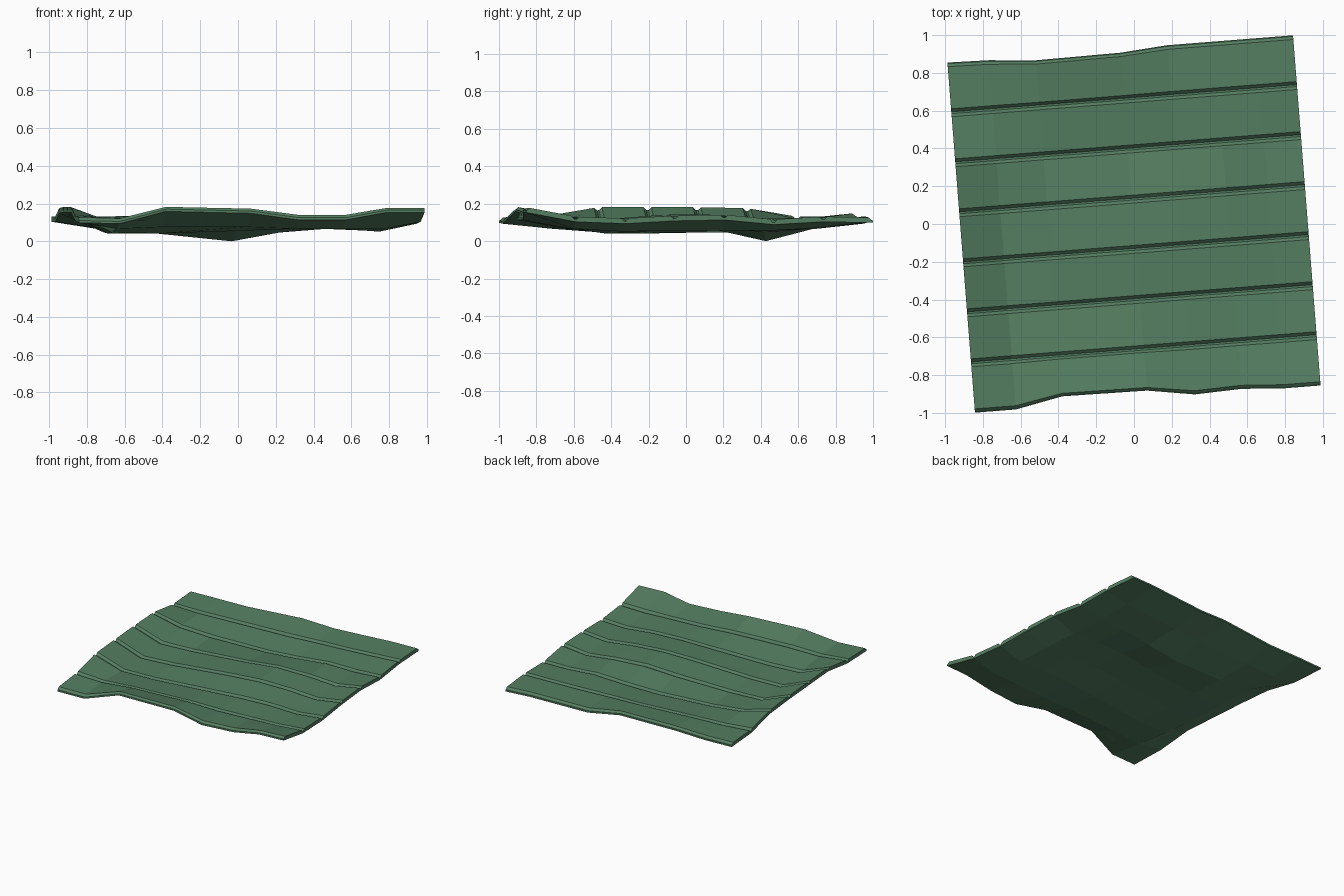
import bpy, bmesh, math

if "Cube" in bpy.data.objects:
    bpy.data.objects.remove(bpy.data.objects["Cube"])

# Uneven surface: heights at the column stations (U) and plank seams (V)
W, H = 0.918, 0.93
U = [-W, -0.70, -0.45, 0.0, 0.25, 0.5, 0.72, W]
V = [-H + 2 * H * i / 7 for i in range(8)]
Z = [[.125, .12, .185, .175, .14, .14, .18, .18],
     [.135, .12, .13, .13, .12, .12, .12, .13],
     [.18, .10, .095, .11, .12, .12, .105, .12],
     [.18, .095, .10, .13, .14, .13, .11, .135],
     [.18, .10, .10, .12, .14, .13, .11, .14],
     [.175, .12, .10, .09, .10, .12, .11, .115],
     [.13, .12, .12, .115, .12, .12, .125, .13],
     [.13, .13, .135, .15, .12, .125, .13, .125]]
# Inward waviness of the front and back outlines
FRONT = [0, 0, .05, .045, .005, .015, 0, 0]
BACK = [0, -.005, -.025, -.02, 0, 0, 0, 0]
TURN = math.radians(4.5)

mat = bpy.data.materials.new("green_paint")
mat.diffuse_color = (0.09, 0.21, 0.12, 1)
mat.use_nodes = True
mat.node_tree.nodes["Principled BSDF"].inputs["Base Color"].default_value = mat.diffuse_color


def point(i, v, drop):
    """Point on column i at depth v, lowered by drop and turned in plan."""
    r = min(max(int((v + H) / (2 * H / 7)), 0), 6)
    t = (v - V[r]) / (V[r + 1] - V[r])
    z = Z[r][i] * (1 - t) + Z[r + 1][i] * t - drop
    v += FRONT[i] * max(0, (V[1] - v) / (V[1] - V[0]))
    v += BACK[i] * max(0, (v - V[6]) / (V[7] - V[6]))
    c, s = math.cos(TURN), math.sin(TURN)
    return (U[i] * c - v * s, U[i] * s + v * c, z)


def loft(name, section):
    """Closed solid: section(i) gives the outline (v, drop) at column i."""
    bm = bmesh.new()
    rings = [[bm.verts.new(point(i, v, d)) for v, d in section(i)]
             for i in range(len(U))]
    n = len(rings[0])
    for a, b in zip(rings, rings[1:]):
        for k in range(n):
            bm.faces.new((a[k], a[(k + 1) % n], b[(k + 1) % n], b[k]))
    bm.faces.new(rings[0])
    bm.faces.new(rings[-1])
    bmesh.ops.recalc_face_normals(bm, faces=bm.faces)
    me = bpy.data.meshes.new(name)
    bm.to_mesh(me)
    bm.free()
    me.materials.append(mat)
    ob = bpy.data.objects.new(name, me)
    bpy.context.collection.objects.link(ob)
    return ob


# Underlay: one continuous sheet, thicker away from its rim, with one low sag
def underlay(i):
    top = [(v, .016) for v in V]
    under = [(v, .028 if i in (0, 7) or abs(v) > .9 else .055) for v in V]
    if i == 3:
        under[5] = (V[5] + .03, .094)
    return top + under[::-1]


parts = [loft("underlay", underlay)]

# Planks: sloped front face and chamfered back edge, leaving narrow grooves
for p in range(7):
    a, b = V[p], V[p + 1]
    parts.append(loft(f"plank_{p + 1}", lambda i: [
        (a, .02), (a + .02, 0), (b - .022, 0), (b - .002, .02)]))

# Rest the whole floor on the ground
low = min(v.co.z for o in parts for v in o.data.vertices)
for o in parts:
    for v in o.data.vertices:
        v.co.z -= low
